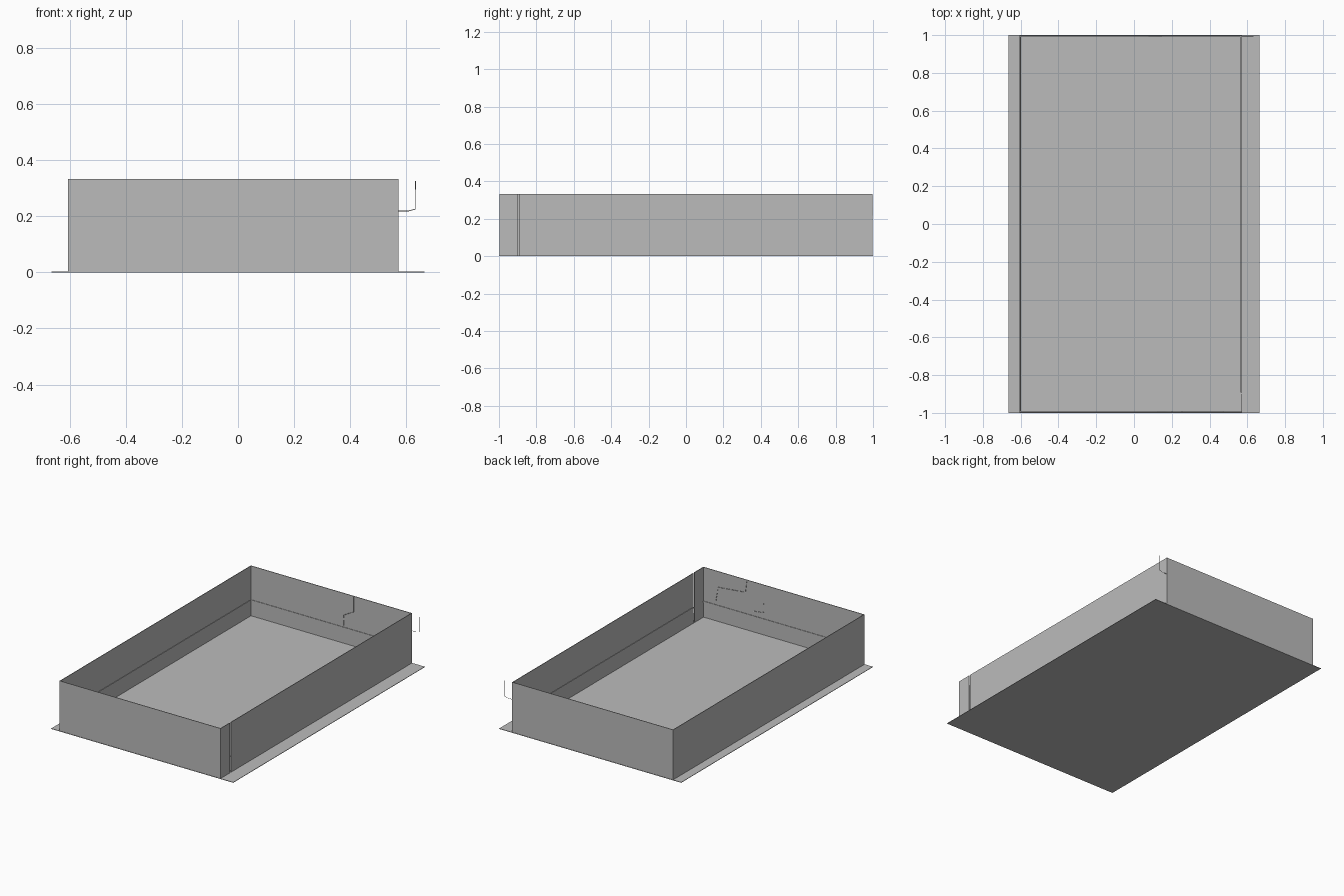
import bpy

cube = bpy.data.objects.get("Cube")
if cube:
    bpy.data.objects.remove(cube, do_unlink=True)

grey = bpy.data.materials.new("plain grey")
grey.use_nodes = True
grey.diffuse_color = (0.5, 0.5, 0.5, 1)
grey.node_tree.nodes["Principled BSDF"].inputs["Base Color"].default_value = (0.5, 0.5, 0.5, 1)

LEFT, RIGHT = 0.572, -0.605      # wall positions along x
FRONT, BACK = -0.998, 0.998      # wall positions along y
HEIGHT, THICK = 0.333, 0.004


def box(name, x0, x1, y0, y1, z0, z1):
    """Box given by its extents."""
    bpy.ops.mesh.primitive_cube_add(size=1, location=((x0 + x1) / 2, (y0 + y1) / 2, (z0 + z1) / 2))
    ob = bpy.context.object
    ob.name = name
    ob.scale = (x1 - x0, y1 - y0, z1 - z0)
    bpy.ops.object.transform_apply(location=False, rotation=False)
    ob.data.materials.append(grey)
    return ob


def wire(name, y, points):
    """Thin angular wire lying in a front or back wall plane."""
    curve = bpy.data.curves.new(name, "CURVE")
    curve.dimensions = "3D"
    curve.bevel_depth = 0.0015
    curve.bevel_resolution = 0
    spline = curve.splines.new("POLY")
    spline.points.add(len(points) - 1)
    for p, (x, z) in zip(spline.points, points):
        p.co = (x, y, z, 1)
    curve.materials.append(grey)
    ob = bpy.data.objects.new(name, curve)
    bpy.context.collection.objects.link(ob)


# Floor sheet, wider than the walls
box("floor", -0.665, 0.665, -1, 1, 0, 0.003)

# Walls; the left one is split by a narrow slot near the front
box("front_wall", RIGHT, LEFT, FRONT, FRONT + THICK, 0, HEIGHT)
box("back_wall", RIGHT, LEFT, BACK - THICK, BACK, 0, HEIGHT)
box("right_wall", RIGHT, RIGHT + THICK, FRONT, BACK, 0, HEIGHT)
box("left_wall_short", LEFT - THICK, LEFT, FRONT, -0.9, 0, HEIGHT)
box("left_wall_long", LEFT - THICK, LEFT, -0.891, BACK, 0, HEIGHT)

# Slim trim line around the inside of the walls
a, b = THICK, THICK + 0.003
low, high = 0.102, 0.11
box("front_trim", RIGHT + a, LEFT - a, FRONT + a, FRONT + b, low, high)
box("back_trim", RIGHT + a, LEFT - a, BACK - b, BACK - a, low, high)
box("right_trim", RIGHT + a, RIGHT + b, FRONT + a, BACK - a, low, high)
box("left_trim", LEFT - b, LEFT - a, -0.891, BACK - a, low, high)

# Loose wires on the front and back walls
wire("corner_wire", 0.995, [(0.57, 0.218), (0.605, 0.218), (0.632, 0.225), (0.632, 0.325)])
wire("back_wire", 0.992, [(0.078, 0.12), (0.078, 0.19), (0.15, 0.23), (0.15, 0.33)])
wire("front_wire_long", -0.992, [(0.475, 0.14), (0.46, 0.23), (0.26, 0.25), (0.25, 0.33)])
wire("front_wire_short", -0.992, [(0.205, 0.14), (0.125, 0.153), (0.125, 0.21)])
